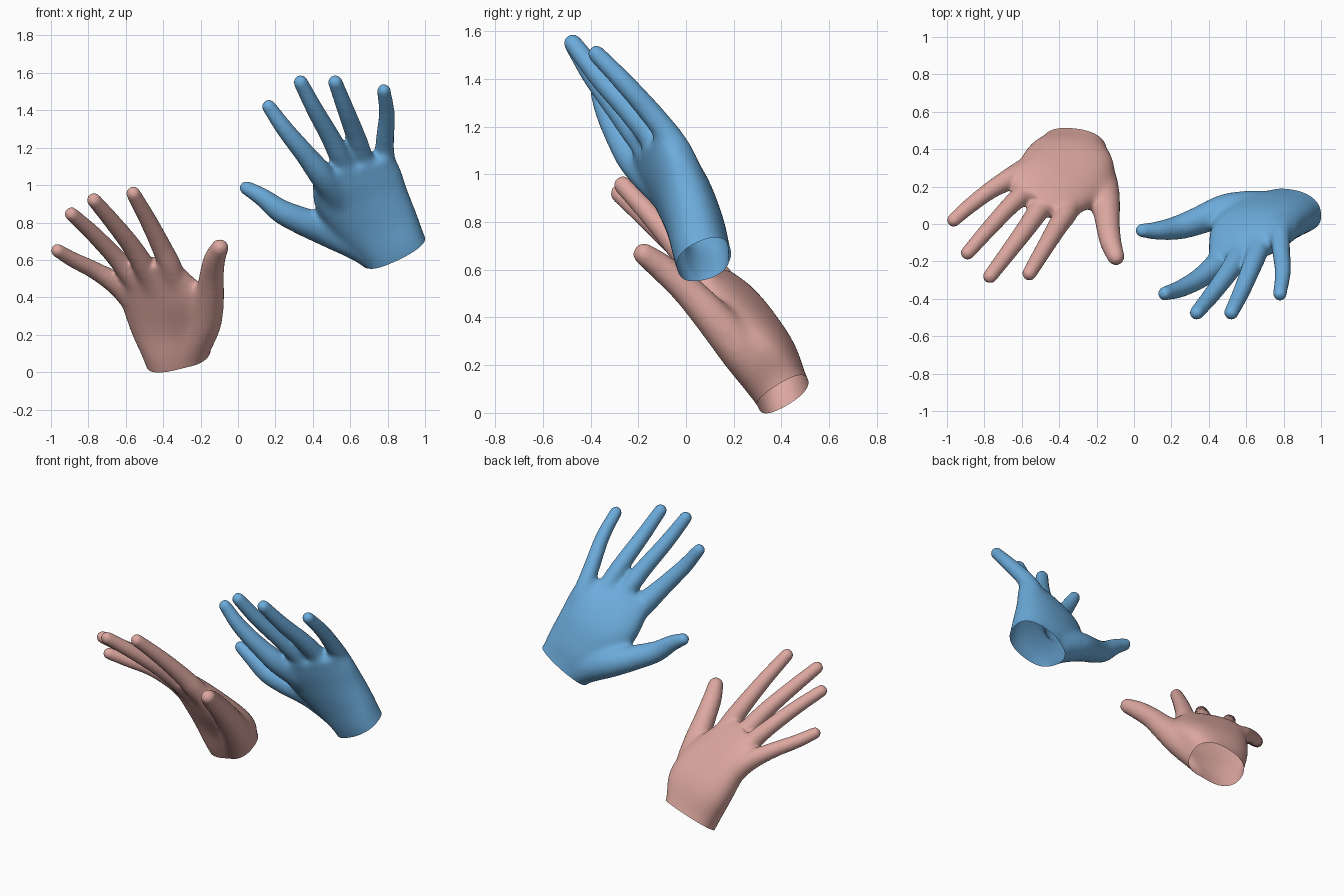
import bpy, bmesh, math
from mathutils import Vector


def material(name, rgb):
    m = bpy.data.materials.new(name)
    m.diffuse_color = (*rgb, 1)
    return m


def resample(keys, steps=6):
    """Catmull-Rom through rows of numbers."""
    k = [Vector(r) for r in keys]
    k = [k[0] * 2 - k[1]] + k + [k[-1] * 2 - k[-2]]
    out = []
    for i in range(1, len(k) - 2):
        a, b, c, d = k[i - 1:i + 3]
        for s in range(steps):
            t = s / steps
            out.append((b * 2 + (c - a) * t + (a * 2 - b * 5 + c * 4 - d) * t * t
                        + (b * 3 - a - c * 3 + d) * t ** 3) * 0.5)
    return out + [k[-2]]


def loft(bm, rings):
    vs = [[bm.verts.new(p) for p in r] for r in rings]
    n = len(vs[0])
    for r0, r1 in zip(vs, vs[1:]):
        for i in range(n):
            j = (i + 1) % n
            bm.faces.new((r0[i], r0[j], r1[j], r1[i]))
    bm.faces.new(vs[0][::-1])
    bm.faces.new(vs[-1])


def ring(c, u, v, n=24, power=1.0):
    """Ellipse, squarer when power is below 1."""
    def bend(x):
        return math.copysign(abs(x) ** power, x)
    return [c + u * bend(math.cos(i * math.tau / n)) + v * bend(math.sin(i * math.tau / n))
            for i in range(n)]


def finger(bm, keys):
    """Rounded tube through (x, y, z, radius), tip first."""
    pts = resample(keys)
    rings = []
    for i, p in enumerate(pts):
        d = (pts[min(i + 1, len(pts) - 1)] - pts[max(i - 1, 0)]).to_3d()
        q = d.to_track_quat('Z', 'Y')
        rings.append(ring(p.to_3d(), q @ Vector((p[3], 0, 0)), q @ Vector((0, p[3], 0))))
    loft(bm, rings)
    for p in (pts[0], pts[-1]):
        res = bmesh.ops.create_icosphere(bm, subdivisions=3, radius=p[3])
        bmesh.ops.translate(bm, verts=res['verts'], vec=p.to_3d())


def palm(bm, keys):
    """Flattened loft through (left xyz, right xyz, half thickness)."""
    rows = resample(keys)
    mids = [(Vector(r[0:3]) + Vector(r[3:6])) / 2 for r in rows]
    rings = []
    for i, r in enumerate(rows):
        half = (Vector(r[3:6]) - Vector(r[0:3])) / 2
        along = mids[min(i + 1, len(mids) - 1)] - mids[max(i - 1, 0)]
        rings.append(ring(mids[i], half, along.cross(half).normalized() * r[6], 32, 0.85))
    loft(bm, rings)


def hand(name, mat, palm_keys, fingers, centre, wrist, normal):
    bm = bmesh.new()
    palm(bm, palm_keys)
    for f in fingers:
        finger(bm, f)
    bmesh.ops.recalc_face_normals(bm, faces=bm.faces)
    me = bpy.data.meshes.new(name)
    bm.to_mesh(me)
    bm.free()
    ob = bpy.data.objects.new(name, me)
    bpy.context.collection.objects.link(ob)
    bpy.context.view_layer.objects.active = ob
    ob.select_set(True)
    # fuse the parts into one skin
    rm = ob.modifiers.new("fuse", 'REMESH')
    rm.mode = 'VOXEL'
    rm.voxel_size = 0.011
    bpy.ops.object.modifier_apply(modifier="fuse")
    # soften the joins, mostly around the palm
    vg = ob.vertex_groups.new(name="soft")
    for v in ob.data.vertices:
        d = (v.co - Vector(centre)).length
        vg.add([v.index], max(0.2, min(1.0, 1 - (d - 0.28) / 0.12)), 'REPLACE')
    sm = ob.modifiers.new("soften", 'SMOOTH')
    sm.factor = 0.5
    sm.iterations = 45
    sm.vertex_group = "soft"
    bpy.ops.object.modifier_apply(modifier="soften")
    # open wrist
    bm = bmesh.new()
    bm.from_mesh(ob.data)
    bmesh.ops.bisect_plane(bm, geom=bm.verts[:] + bm.edges[:] + bm.faces[:],
                           plane_co=wrist, plane_no=normal, clear_inner=True)
    bm.to_mesh(ob.data)
    bm.free()
    ob.data.materials.clear()
    ob.data.materials.append(mat)
    bpy.ops.object.shade_smooth()
    ob.select_set(False)


pink = material("pink skin", (0.72, 0.39, 0.35))
blue = material("blue skin", (0.15, 0.41, 0.71))

# lower hand, palm to the front
hand("pink_hand", pink, [
    (-0.44, 0.52, -0.14, -0.13, 0.49, -0.04, 0.12),
    (-0.49, 0.425, 0.03, -0.145, 0.39, 0.13, 0.12),
    (-0.57, 0.39, 0.22, -0.105, 0.28, 0.27, 0.12),
    (-0.625, 0.32, 0.39, -0.16, 0.15, 0.40, 0.102),
    (-0.65, 0.255, 0.49, -0.27, 0.07, 0.52, 0.076),
    (-0.64, 0.19, 0.56, -0.38, 0.015, 0.60, 0.048),
], [
    # little finger, ring, middle, index, thumb
    [(-0.965, 0.02, 0.65, 0.037), (-0.88, 0.095, 0.60, 0.042), (-0.76, 0.185, 0.54, 0.048),
     (-0.63, 0.26, 0.455, 0.062), (-0.50, 0.34, 0.30, 0.07)],
    [(-0.89, -0.155, 0.845, 0.038), (-0.78, -0.03, 0.745, 0.044), (-0.66, 0.10, 0.62, 0.050),
     (-0.57, 0.18, 0.51, 0.06), (-0.45, 0.30, 0.32, 0.07)],
    [(-0.77, -0.28, 0.92, 0.039), (-0.66, -0.135, 0.79, 0.046), (-0.56, 0.0, 0.66, 0.053),
     (-0.48, 0.12, 0.52, 0.062), (-0.39, 0.27, 0.32, 0.07)],
    [(-0.56, -0.265, 0.955, 0.039), (-0.485, -0.14, 0.82, 0.046), (-0.41, -0.015, 0.67, 0.054),
     (-0.35, 0.085, 0.53, 0.064), (-0.29, 0.25, 0.32, 0.07)],
    [(-0.097, -0.175, 0.665, 0.047), (-0.125, -0.095, 0.605, 0.058), (-0.142, 0.01, 0.51, 0.066),
     (-0.155, 0.125, 0.385, 0.082), (-0.18, 0.23, 0.26, 0.092), (-0.24, 0.34, 0.12, 0.09),
     (-0.27, 0.42, 0.00, 0.08)],
], (-0.35, 0.25, 0.30), (-0.31, 0.40, 0.075), (-0.088, -0.17, 0.274))

# upper hand, palm to the back
hand("blue_hand", blue, [
    (0.74, 0.16, 0.42, 1.07, 0.11, 0.56, 0.12),
    (0.68, 0.095, 0.58, 1.00, 0.05, 0.72, 0.12),
    (0.54, 0.055, 0.71, 0.955, 0.025, 0.85, 0.122),
    (0.42, -0.035, 0.86, 0.905, 0.0, 0.98, 0.117),
    (0.40, -0.15, 0.99, 0.865, -0.04, 1.10, 0.092),
    (0.42, -0.22, 1.07, 0.82, -0.10, 1.17, 0.055),
], [
    # thumb, index, middle, ring, little finger
    [(0.045, -0.035, 0.985, 0.038), (0.13, -0.035, 0.935, 0.05), (0.23, -0.02, 0.86, 0.064),
     (0.34, 0.015, 0.81, 0.075), (0.50, 0.075, 0.75, 0.09), (0.67, 0.085, 0.675, 0.095),
     (0.78, 0.09, 0.58, 0.08)],
    [(0.165, -0.372, 1.42, 0.038), (0.25, -0.345, 1.30, 0.047), (0.36, -0.285, 1.165, 0.056),
     (0.465, -0.195, 1.03, 0.07), (0.58, -0.03, 0.86, 0.07)],
    [(0.335, -0.475, 1.55, 0.039), (0.41, -0.385, 1.405, 0.046), (0.50, -0.265, 1.245, 0.053),
     (0.575, -0.15, 1.09, 0.062), (0.67, 0.0, 0.88, 0.07)],
    [(0.52, -0.475, 1.55, 0.039), (0.575, -0.36, 1.405, 0.046), (0.635, -0.215, 1.245, 0.053),
     (0.685, -0.095, 1.09, 0.062), (0.75, 0.02, 0.90, 0.07)],
    [(0.78, -0.375, 1.505, 0.037), (0.795, -0.255, 1.38, 0.043), (0.785, -0.125, 1.23, 0.050),
     (0.785, -0.035, 1.10, 0.062), (0.82, 0.03, 0.93, 0.07)],
], (0.68, -0.03, 0.90), (0.85, 0.07, 0.645), (-0.149, -0.13, 0.278))
